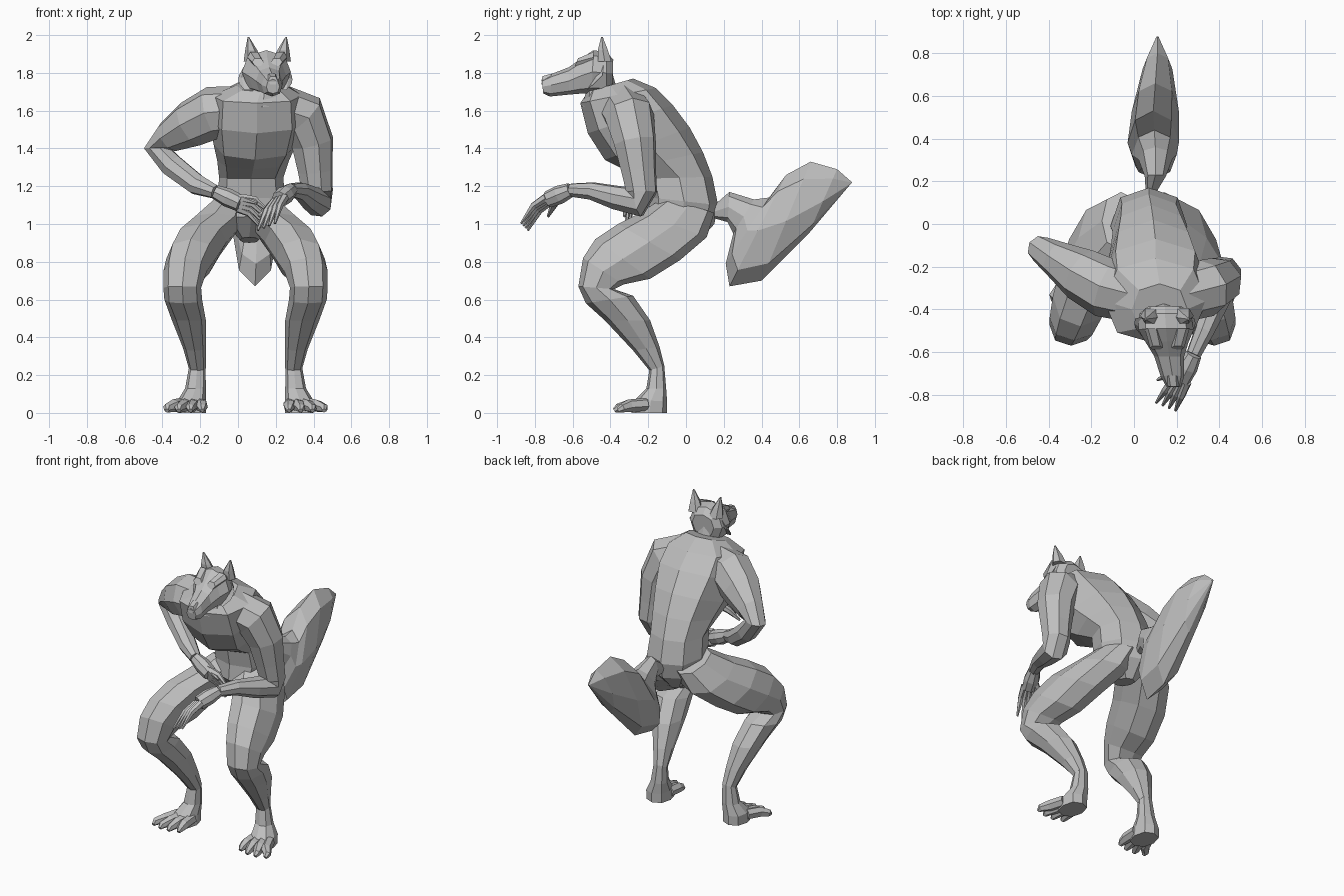
import bpy
import bmesh
import math
from mathutils import Vector

default_cube = bpy.data.objects.get("Cube")
if default_cube:
    bpy.data.objects.remove(default_cube, do_unlink=True)

# One plain fur colour for the whole figure
fur = bpy.data.materials.new("grey_fur")
fur.use_nodes = True
fur_colour = (0.52, 0.52, 0.52, 1)
fur.diffuse_color = fur_colour
fur.node_tree.nodes["Principled BSDF"].inputs["Base Color"].default_value = fur_colour


def skin_rings(name, rings):
    """Join matching rings of points into one closed, flat-faced object."""
    bm = bmesh.new()
    loops = [[bm.verts.new(point) for point in ring] for ring in rings]
    count = len(loops[0])
    for lower, upper in zip(loops, loops[1:]):
        for i in range(count):
            j = (i + 1) % count
            bm.faces.new((lower[i], lower[j], upper[j], upper[i]))
    bm.faces.new(loops[0])
    bm.faces.new(loops[-1])
    bmesh.ops.recalc_face_normals(bm, faces=bm.faces)
    mesh = bpy.data.meshes.new(name)
    bm.to_mesh(mesh)
    bm.free()
    mesh.materials.append(fur)
    part = bpy.data.objects.new(name, mesh)
    bpy.context.collection.objects.link(part)
    return part


def full(value, power):
    """Push a sine or cosine outward for a fuller cross-section."""
    return math.copysign(abs(value) ** power, value)


def profile_loft(name, sections, middle=0, side=1, sides=8, power=0.85):
    """Sections: front y, front z, back y, back z, x centre, half width."""
    rings = []
    for fy, fz, by, bz, x, width in sections:
        ring = []
        for i in range(sides):
            angle = math.tau * i / sides
            across = full(math.cos(angle), power)
            along = (1 + full(math.sin(angle), power)) / 2
            ring.append((middle + side * x + width * across,
                         fy + (by - fy) * along, fz + (bz - fz) * along))
        rings.append(ring)
    return skin_rings(name, rings)


def limb_loft(name, stations, sides=8):
    """Stations: x, y, z, radius along a bending path."""
    path = [Vector(s[:3]) for s in stations]
    rings, normal, previous = [], None, None
    for i, station in enumerate(stations):
        tangent = (path[min(i + 1, len(path) - 1)] - path[max(i - 1, 0)]).normalized()
        if normal is None:
            normal = tangent.orthogonal().normalized()
        else:
            normal = previous.rotation_difference(tangent) @ normal
        previous = tangent
        binormal = tangent.cross(normal)
        ring = []
        for k in range(sides):
            angle = math.tau * k / sides
            direction = normal * math.cos(angle) + binormal * math.sin(angle)
            ring.append(path[i] + direction * station[3])
        rings.append(ring)
    return skin_rings(name, rings)


# Torso, from crotch up to shoulders
profile_loft("torso", [
    (-.10, .93, .06, .90, .06, .05),
    (-.20, 1.04, .15, 1.0, .07, .15),
    (-.19, 1.14, .17, 1.1, .07, .18),
    (-.21, 1.24, .14, 1.25, .07, .17),
    (-.33, 1.29, .09, 1.38, .08, .19),
    (-.43, 1.34, .02, 1.51, .09, .22),
    (-.52, 1.48, -.07, 1.63, .10, .25),
    (-.56, 1.64, -.16, 1.72, .10, .24),
    (-.52, 1.70, -.28, 1.77, .12, .13),
])
profile_loft("neck", [
    (-.55, 1.62, -.30, 1.68, .13, .11),
    (-.53, 1.70, -.37, 1.73, .14, .08),
    (-.52, 1.79, -.39, 1.80, .14, .08),
])

# Head, from the back of the skull to the muzzle
profile_loft("head", [
    (-.39, 1.73, -.385, 1.87, .145, .08),
    (-.42, 1.69, -.42, 1.91, .145, .12),
    (-.50, 1.69, -.49, 1.92, .150, .13),
    (-.56, 1.69, -.55, 1.88, .155, .10),
    (-.62, 1.685, -.62, 1.83, .165, .07),
    (-.72, 1.675, -.71, 1.795, .18, .055),
    (-.755, 1.69, -.765, 1.765, .185, .035),
])
profile_loft("nose", [
    (-.72, 1.74, -.71, 1.80, .18, .03),
    (-.765, 1.735, -.76, 1.785, .185, .025),
], sides=6)
for label, side in (("left", 1), ("right", -1)):
    # Ears, cheek tufts and brow ridges
    profile_loft(label + "_ear", [
        (-.47, 1.86, -.39, 1.86, .075, .05),
        (-.47, 1.92, -.41, 1.92, .085, .032),
        (-.45, 1.99, -.44, 1.99, .10, .004),
    ], middle=.155, side=side, sides=6)
    profile_loft(label + "_cheek", [
        (-.53, 1.70, -.43, 1.85, .09, .035),
        (-.49, 1.74, -.44, 1.79, .135, .008),
    ], middle=.145, side=side, sides=6)
    profile_loft(label + "_brow", [
        (-.59, 1.835, -.57, 1.88, .05, .03),
        (-.49, 1.85, -.49, 1.915, .07, .035),
    ], middle=.155, side=side, sides=6)

# Bushy tail that sweeps down and then up to a point
profile_loft("tail", [
    (.15, 1.03, .15, 1.10, .08, .025),
    (.22, 1.01, .23, 1.17, .10, .05),
    (.25, .95, .36, 1.13, .10, .08),
    (.21, .79, .44, 1.14, .095, .105),
    (.23, .67, .53, 1.26, .09, .12),
    (.40, .70, .66, 1.33, .10, .11),
    (.65, .95, .80, 1.29, .11, .07),
    (.87, 1.21, .88, 1.22, .11, .006),
], power=1)

# Legs, feet and toes, placed either side of the hips
stance = .04
for label, side in (("left", 1), ("right", -1)):
    profile_loft(label + "_leg", [
        (-.12, 1.14, .15, 1.06, .10, .09),
        (-.24, 1.06, .11, .93, .16, .14),
        (-.36, 1.0, -.03, .81, .24, .14),
        (-.48, .92, -.19, .71, .29, .13),
        (-.545, .82, -.33, .68, .32, .115),
        (-.57, .67, -.38, .655, .335, .10),
        (-.53, .58, -.28, .62, .33, .10),
        (-.43, .49, -.19, .49, .30, .09),
        (-.28, .33, -.14, .35, .27, .06),
        (-.19, .22, -.115, .25, .255, .045),
    ], middle=stance, side=side)
    profile_loft(label + "_foot", [
        (-.19, .25, -.115, .25, .255, .043),
        (-.21, .13, -.105, .13, .265, .055),
        (-.27, .07, -.10, .06, .285, .075),
        (-.29, 0, -.10, 0, .285, .075),
    ], middle=stance, side=side)
    for number in range(4):
        start = stance + side * (.235 + .035 * number)
        end = stance + side * (.23 + .062 * number)
        reach = -.36 - .02 * (number in (1, 2))
        limb_loft(f"{label}_toe_{number}", [
            (start, -.21, .045, .035),
            ((start + end) / 2, -.30, .038, .034),
            (end, reach + .02, .025, .024),
            (end, reach, .012, .012),
        ], sides=6)


def hand(label, wrist, knuckles, tips, spread, thumb):
    """Palm with four bent fingers fanned along the spread, and a thumb."""
    wrist, knuckles, tips, spread, thumb = map(Vector, (wrist, knuckles, tips, spread, thumb))
    limb_loft(label + "_palm", [
        (*wrist, .038),
        (*wrist.lerp(knuckles, .5), .05),
        (*knuckles, .045),
    ])
    lift = Vector((0, 0, .025))
    for number in range(4):
        offset = spread * (number - 1.5)
        root = knuckles + offset * .6
        tip = tips + offset
        limb_loft(f"{label}_finger_{number}", [
            (*root, .024),
            (*(root.lerp(tip, .5) + lift), .019),
            (*tip, .007),
        ], sides=6)
    base = wrist.lerp(knuckles, .4)
    limb_loft(label + "_thumb", [
        (*base, .028), (*(base.lerp(thumb, .6) + lift * .4), .02), (*thumb, .007),
    ], sides=6)


# Left arm, hanging down and then reaching forward
limb_loft("left_arm", [
    (.22, -.33, 1.61, .13),
    (.34, -.30, 1.57, .135),
    (.395, -.27, 1.43, .115),
    (.41, -.25, 1.28, .095),
    (.42, -.235, 1.17, .085),
    (.42, -.25, 1.115, .08),
    (.38, -.37, 1.14, .065),
    (.33, -.50, 1.175, .048),
    (.28, -.61, 1.18, .036),
])
hand("left", (.28, -.61, 1.18), (.22, -.73, 1.13), (.15, -.855, .985),
     (.03, -.012, .012), (.11, -.73, 1.04))

# Right arm, elbow out and hand resting across the belly
limb_loft("right_arm", [
    (-.01, -.33, 1.60, .13),
    (-.13, -.30, 1.59, .14),
    (-.25, -.235, 1.53, .125),
    (-.37, -.16, 1.46, .085),
    (-.435, -.12, 1.41, .065),
    (-.35, -.15, 1.31, .065),
    (-.22, -.22, 1.21, .058),
    (-.12, -.28, 1.17, .038),
])
hand("right", (-.12, -.28, 1.17), (.01, -.31, 1.11), (.14, -.32, 1.025),
     (.012, -.012, .03), (.10, -.35, 1.11))
